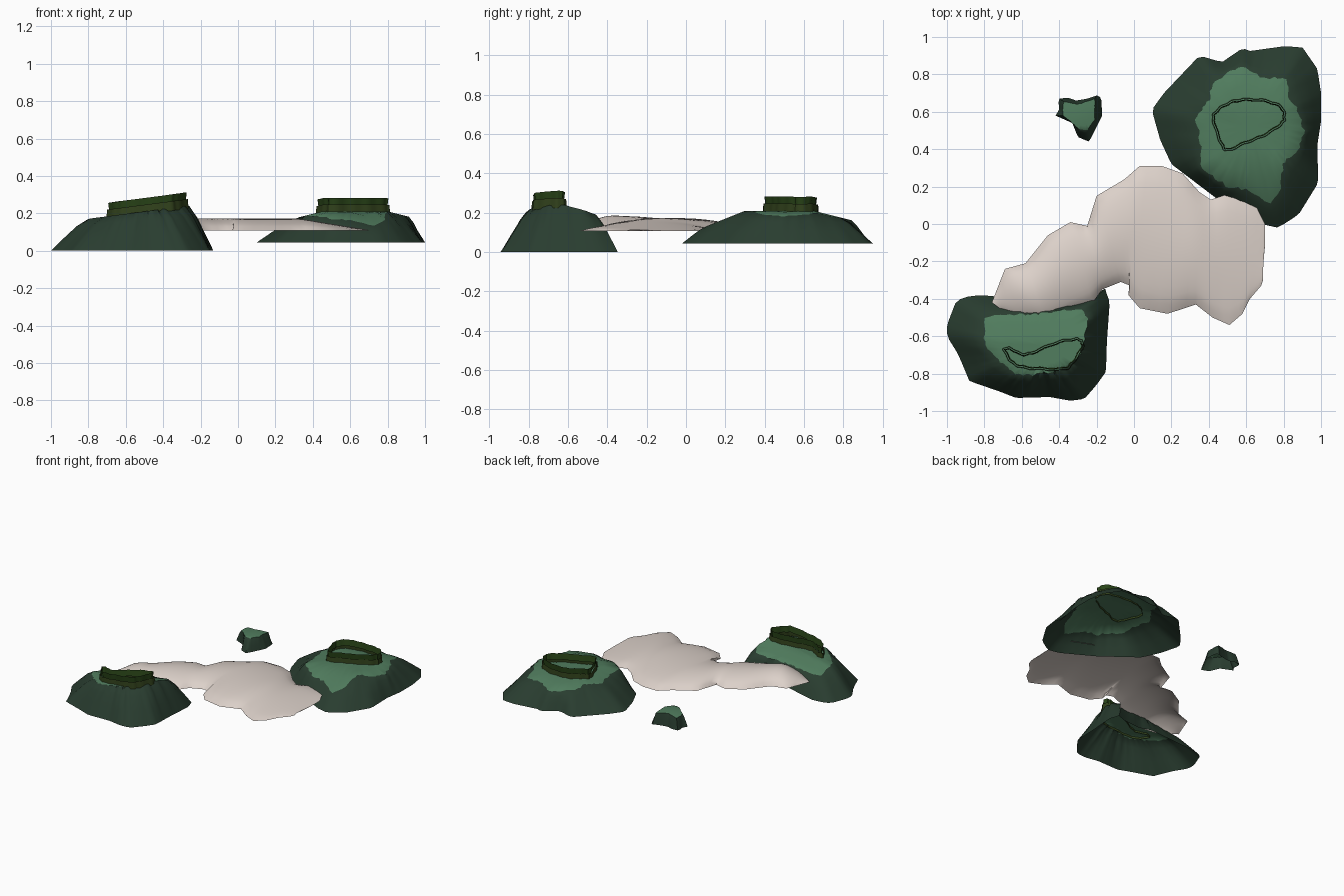
import bpy, bmesh, math, random
from mathutils import Vector
from mathutils.geometry import intersect_line_line_2d

random.seed(4)
cube = bpy.data.objects.get("Cube")
if cube:
    bpy.data.objects.remove(cube, do_unlink=True)


def material(name, r, g, b):
    mat = bpy.data.materials.new(name)
    mat.use_nodes = True
    mat.diffuse_color = (r, g, b, 1)
    mat.node_tree.nodes["Principled BSDF"].inputs["Base Color"].default_value = (r, g, b, 1)
    return mat


DARK = material("dark green slope", .022, .046, .029)
LIGHT = material("light grass", .08, .2, .11)
SAND = material("pale sand", .72, .64, .59)
HEDGE = material("hedge green", .022, .058, .009)
OLIVE = material("hedge olive", .03, .052, .011)


def finish(bm, name, mats, angle):
    mesh = bpy.data.meshes.new(name)
    bm.to_mesh(mesh)
    bm.free()
    obj = bpy.data.objects.new(name, mesh)
    bpy.context.collection.objects.link(obj)
    for mat in mats:
        mesh.materials.append(mat)
    bpy.ops.object.select_all(action='DESELECT')
    obj.select_set(True)
    bpy.context.view_layer.objects.active = obj
    bpy.ops.object.shade_smooth_by_angle(angle=math.radians(angle))
    return obj


def bridge(bm, lower, upper, index, closed=True):
    count = len(lower)
    for i in range(count if closed else count - 1):
        j = (i + 1) % count
        face = bm.faces.new((lower[i], lower[j], upper[j], upper[i]))
        face.material_index = index


def catmull(points, t):
    """Point on a closed smooth curve; t runs over the point index."""
    i, f = int(t), t - int(t)
    a, b, c, d = (Vector(points[(i + k) % len(points)]) for k in (-1, 0, 1, 2))
    return (b * 2 + (c - a) * f + (a * 2 - b * 5 + c * 4 - d) * f ** 2
            + (b * 3 - a - c * 3 + d) * f ** 3) / 2


def reach(outline, center, angle):
    """Where a ray from the center meets the outline."""
    far = center + Vector((math.cos(angle), math.sin(angle))) * 3
    best = center
    for i, p in enumerate(outline):
        hit = intersect_line_line_2d(center, far, Vector(p), Vector(outline[i - 1]))
        if hit and (hit - center).length > (best - center).length:
            best = hit
    return best


def hill(name, center, rim, grass, base, height, steps=96, jitter=.008):
    """Open shell: dark slope from rim to grass line, then a grassy cap."""
    bm = bmesh.new()
    center = Vector(center)
    rings = [[] for _ in range(7)]
    for i in range(steps):
        angle = math.tau * i / steps
        outer = reach(rim, center, angle)
        inner = reach(grass, center, angle)
        inner += (inner - center).normalized() * random.uniform(-jitter, jitter)
        foot, brow = base(*outer), height(*inner)
        for k, (f, rise) in enumerate(((0, 0), (.35, .4), (.7, .78), (1, 1))):
            p = outer.lerp(inner, f)
            rings[k].append(bm.verts.new((p.x, p.y, foot + (brow - foot) * rise)))
        for k, f in enumerate((.3, .6, .85), 4):
            p = inner.lerp(center, f)
            rings[k].append(bm.verts.new((p.x, p.y, height(*p))))
    for k in range(6):
        bridge(bm, rings[k], rings[k + 1], 0 if k < 3 else 1)
    top = bm.verts.new((center.x, center.y, height(*center)))
    for i in range(steps):
        face = bm.faces.new((rings[6][i], rings[6][(i + 1) % steps], top))
        face.material_index = 1
    return finish(bm, name, (DARK, LIGHT), 50)


def hedge(name, outline, height, steps=72):
    """Two stacked thin bands that follow the ground."""
    bm = bmesh.new()
    outline = outline[::-1]
    curve = [catmull(outline, len(outline) * i / steps) for i in range(steps)]

    def ring(inset, lift):
        verts = []
        for i, p in enumerate(curve):
            side = curve[(i + 1) % steps] - curve[i - 1]
            out = Vector((side.y, -side.x)).normalized()
            q = p - out * (inset + .003 * math.sin(i * 1.3))
            verts.append(bm.verts.new((q.x, q.y, height(*p) + lift)))
        return verts

    bridge(bm, ring(-.002, -.015), ring(.002, .036), 0)
    bridge(bm, ring(.014, .025), ring(.008, .072), 1)
    return finish(bm, name, (OLIVE, HEDGE), 40)


# Front hill, tilted up toward its left, with a raised back edge
def front_height(x, y):
    return .21 + .13 * (x + .5) - .3 * max(0, y + .62)


def front_base(x, y):
    return .04 * max(0, 1 - abs(x + .5) / .3) if y > -.5 else 0


front_rim = [(-.95, -.41), (-.9, -.39), (-.82, -.38), (-.6, -.4), (-.4, -.42), (-.2, -.37),
             (-.16, -.33), (-.13, -.42), (-.145, -.63), (-.15, -.79), (-.2, -.86),
             (-.265, -.935), (-.34, -.945), (-.45, -.925), (-.63, -.93), (-.72, -.895),
             (-.88, -.84), (-.93, -.72), (-.95, -.68), (-1, -.6), (-1, -.54)]
front_grass = [(-.8, -.5), (-.74, -.49), (-.5, -.48), (-.28, -.45), (-.25, -.5), (-.26, -.62),
               (-.3, -.72), (-.4, -.78), (-.55, -.81), (-.64, -.8), (-.72, -.73), (-.8, -.65)]
hill("front_hill", (-.5, -.65), front_rim, front_grass, front_base, front_height)
hedge("front_hedge", [(-.7, -.67), (-.66, -.66), (-.6, -.69), (-.54, -.68), (-.42, -.63),
                      (-.32, -.61), (-.28, -.62), (-.27, -.66), (-.32, -.74), (-.37, -.78),
                      (-.5, -.78), (-.6, -.77), (-.66, -.74)], front_height)


# Back hill, with its grass running down toward the front
def back_height(x, y):
    return (.21 - .4 * max(0, .3 - y) - .25 * max(0, y - .65)
            - .25 * max(0, .45 - x) - .25 * max(0, x - .8))


back_rim = [(.095, .61), (.16, .7), (.35, .9), (.47, .865), (.58, .94), (.62, .925), (.8, .95),
            (.9, .945), (.98, .83), (1, .7), (1, .55), (.98, .42), (.985, .22), (.88, .05),
            (.77, -.02), (.68, 0), (.45, .13), (.2, .32), (.14, .45)]
back_grass = [(.33, .56), (.4, .66), (.42, .76), (.58, .85), (.68, .78), (.82, .78), (.83, .68),
              (.88, .6), (.91, .5), (.88, .4), (.8, .33), (.78, .18), (.72, .1), (.62, .18),
              (.5, .2), (.36, .3), (.36, .42)]
hill("back_hill", (.62, .52), back_rim, back_grass, lambda x, y: .045, back_height)
hedge("back_hedge", [(.42, .55), (.43, .6), (.5, .65), (.58, .67), (.7, .665), (.79, .63),
                     (.81, .57), (.79, .53), (.7, .47), (.6, .43), (.5, .39), (.46, .43)],
      back_height)

# Small rock
rock_rim = [(-.42, .58), (-.4, .61), (-.405, .67), (-.35, .675), (-.31, .66), (-.25, .67),
            (-.19, .69), (-.175, .67), (-.17, .58), (-.22, .48), (-.24, .44), (-.3, .465),
            (-.33, .54)]
rock_grass = [(-.38, .58), (-.38, .655), (-.3, .64), (-.21, .67), (-.21, .56), (-.25, .5),
              (-.3, .51), (-.34, .55)]
hill("small_rock", (-.28, .58), rock_rim, rock_grass, lambda x, y: .055,
     lambda x, y: .15 - .9 * ((x + .28) ** 2 + (y - .58) ** 2), 48, .002)

# Sand island: arched cross-sections between paired back and front shore points
shore = [((-.76, -.42), (-.72, -.45)), ((-.69, -.24), (-.62, -.51)), ((-.58, -.21), (-.47, -.53)),
         ((-.46, -.06), (-.33, -.46)), ((-.34, .01), (-.22, -.42)), ((-.25, -.01), (-.17, -.35)),
         ((-.2, .15), (-.07, -.31)), ((-.05, .24), (-.02, -.33)), ((.03, .31), (-.03, -.38)),
         ((.15, .31), (.03, -.45)), ((.26, .27), (.18, -.48)), ((.35, .17), (.33, -.43)),
         ((.41, .13), (.42, -.5)), ((.5, .16), (.51, -.54)), ((.65, .1), (.58, -.48)),
         ((.7, 0), (.62, -.4)), ((.7, -.12), (.68, -.33)), ((.69, -.22), (.69, -.3))]
bm = bmesh.new()
rows, across, fine = [], 16, 3
for s in range((len(shore) - 1) * fine + 1):
    i, f = divmod(s, fine)
    after = shore[min(i + 1, len(shore) - 1)]
    back, front = (Vector(a).lerp(Vector(b), f / fine) for a, b in zip(shore[i], after))
    row = []
    for k in range(across + 1):
        t = k / across
        p = front.lerp(back, t)
        crest = .065 * min(1, max(0, (.72 - p.x) / .4)) + .02 * max(0, min(1, -p.x * 2 - .4))
        end = min(1, s / 5)
        z = .108 + crest * end * max(0, math.sin(math.pi * t)) ** .6
        row.append(bm.verts.new((p.x, p.y, z)))
    rows.append(row)
for a, b in zip(rows, rows[1:]):
    bridge(bm, b, a, 0, closed=False)
bmesh.ops.reverse_faces(bm, faces=[f for f in bm.faces if f.normal.z < 0])
bm.normal_update()
bmesh.ops.reverse_faces(bm, faces=[f for f in bm.faces if f.normal.z < 0])
bmesh.ops.smooth_vert(bm, verts=[v for r in rows[1:-1] for v in r[1:-1]], factor=.5,
                      use_axis_x=True, use_axis_y=True, use_axis_z=True)
finish(bm, "sand_island", (SAND,), 60)
